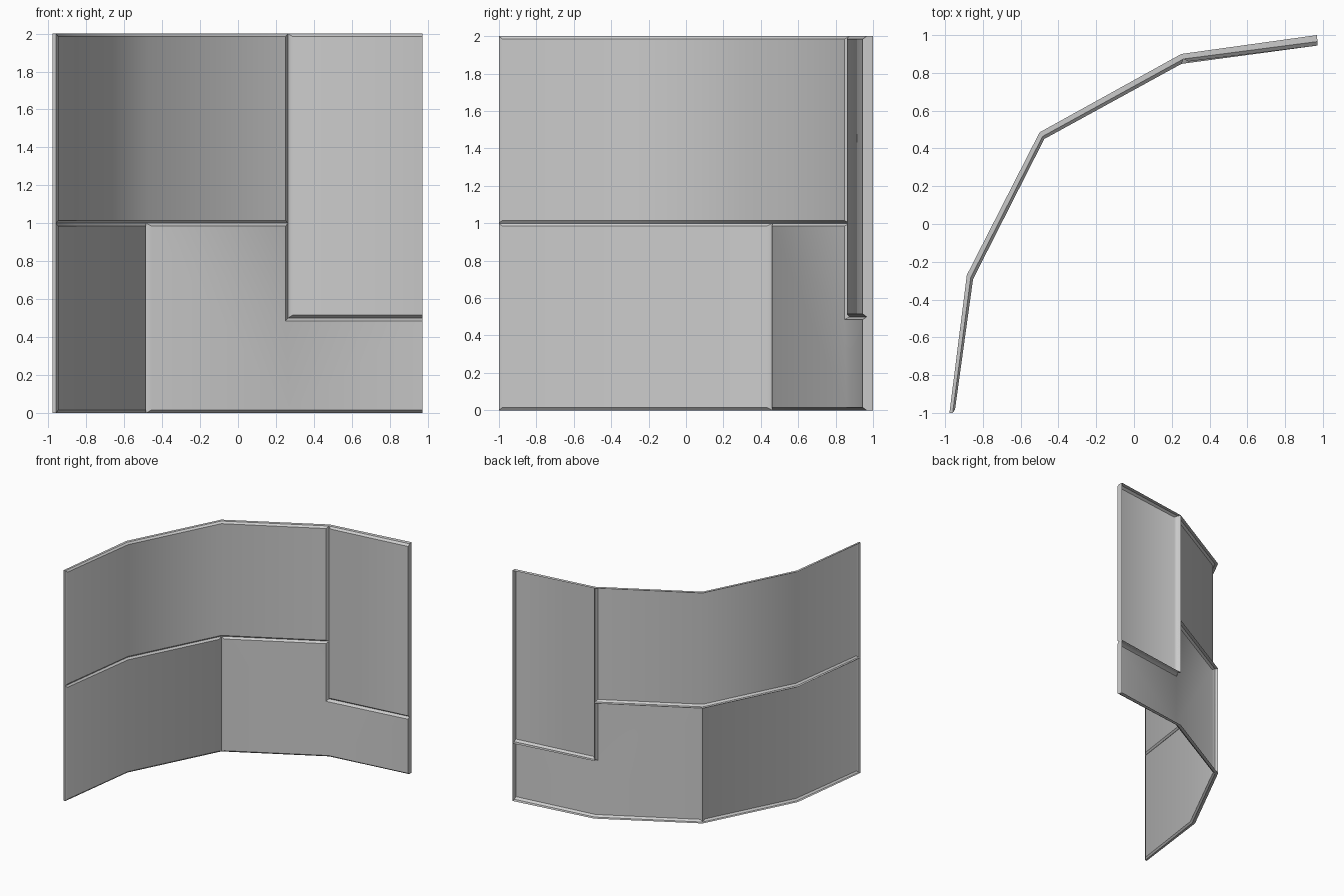
import bpy, math
from mathutils import Vector

if "Cube" in bpy.data.objects:
    bpy.data.objects.remove(bpy.data.objects["Cube"])

# Plan of the bent wall: back line, and the offset to the front face at each bend
BACK = [(-0.977, -1.0), (-0.885, -0.27), (-0.5, 0.485), (0.25, 0.90), (0.968, 1.0)]
DEPTH = [(0.027, 0.0), (0.033, -0.022), (0.025, -0.035), (0.02, -0.042), (0.006, -0.055)]
BS, BZ = 0.025, 0.015      # bevel width along the wall (in segments) and in height


def point(s, z, d):
    """Position along the wall (s = bend number), height z, depth share d."""
    i = min(int(s), len(BACK) - 2)
    ring = [Vector(BACK[k]) + Vector(DEPTH[k]) * d for k in (i, i + 1)]
    p = ring[0].lerp(ring[1], s - i)
    return (p.x, p.y, z)


def panel(name, outline, faces):
    """Open-backed tray. outline: s, z, inset direction in s and z."""
    n = len(outline)
    verts = [point(s, z, 0) for s, z, a, b in outline]
    verts += [point(s, z, 0.62) for s, z, a, b in outline]
    verts += [point(s + a * BS, z + b * BZ, 1) for s, z, a, b in outline]
    polys = [tuple(2 * n + k for k in f) for f in faces]
    for r in (0, n):                       # flange, then bevel
        for i in range(n):
            j = (i + 1) % n
            polys.append((r + i, r + j, r + n + j, r + n + i))
    me = bpy.data.meshes.new(name)
    me.from_pydata(verts, [], polys)
    ob = bpy.data.objects.new(name, me)
    bpy.context.collection.objects.link(ob)
    bpy.ops.object.select_all(action='DESELECT')
    ob.select_set(True)
    bpy.context.view_layer.objects.active = ob
    bpy.ops.object.shade_smooth_by_angle(angle=math.radians(36))
    return ob


def strip(name, s0, s1, z0, z1, end=-1):
    """Rectangular panel that follows the bends from s0 to s1."""
    m = s1 - s0
    side = lambda s: 1 if s == s0 else (end if s == s1 else 0)
    span = range(s0, s1 + 1)
    outline = [(s, z0, side(s), 1) for s in span]
    outline += [(s, z1, side(s), -1) for s in reversed(span)]
    last = 2 * m + 1
    panel(name, outline, [(i, i + 1, last - i - 1, last - i) for i in range(m)])


# Rectangular panels
strip("upper_panel", 0, 3, 1.0, 2.0)
strip("right_panel", 3, 4, 0.5, 2.0, end=-0.1)
strip("lower_left_panel", 0, 2, 0.0, 1.0)

# L-shaped panel that steps under the right panel
panel("lower_right_panel",
      [(2, 0, 1, 1), (3, 0, 0, 1), (4, 0, -0.1, 1), (4, 0.5, -0.1, -1),
       (3, 0.5, -1, -1), (3, 1, -1, -1), (2, 1, 1, -1)],
      [(0, 1, 4, 5, 6), (1, 2, 3, 4)])
